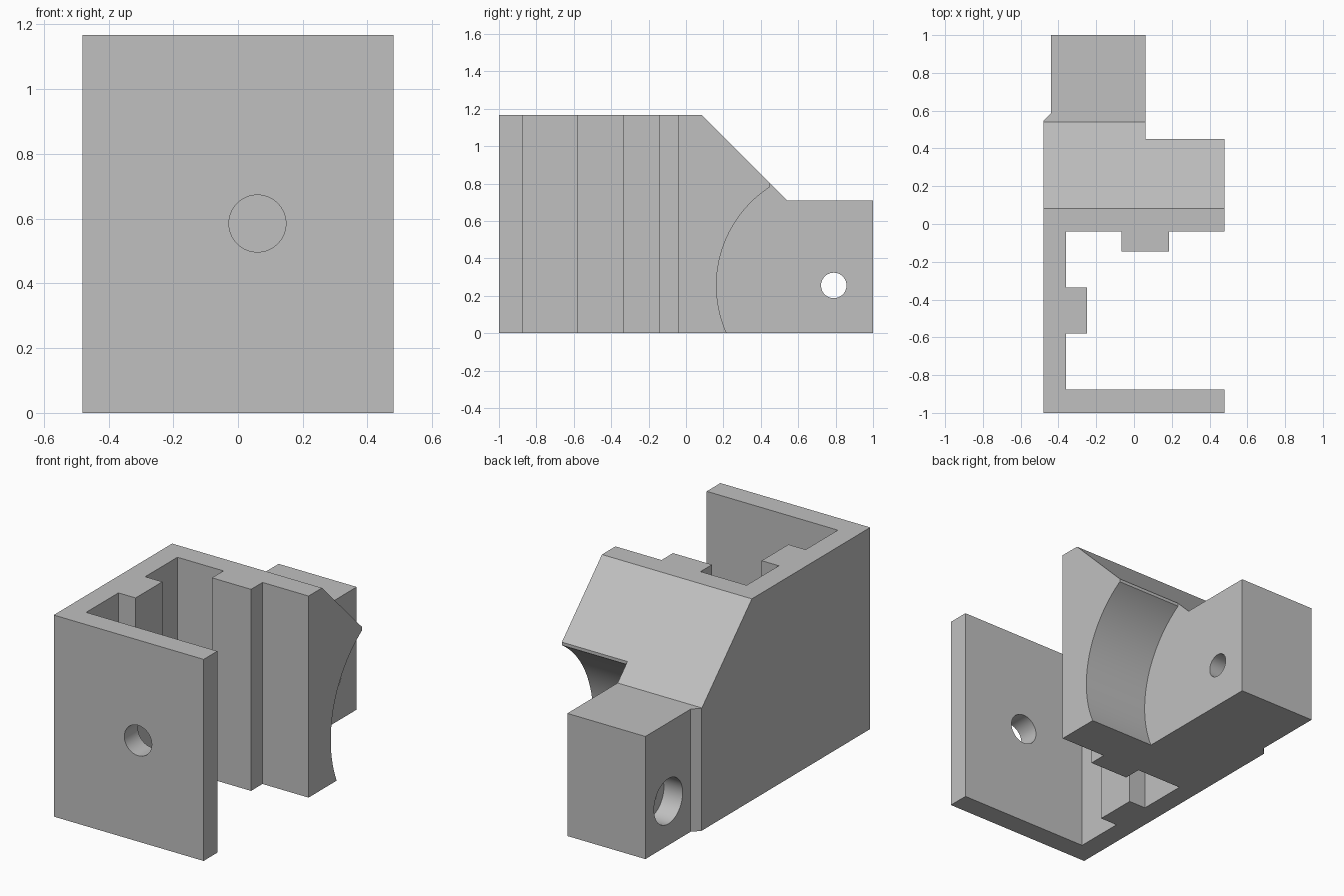
import bpy, bmesh, math
from mathutils import Vector

cube = bpy.data.objects.get("Cube")
if cube:
    bpy.data.objects.remove(cube, do_unlink=True)

HEIGHT = 1.167

grey = bpy.data.materials.new("light_grey")
grey.use_nodes = True
grey.diffuse_color = (0.527, 0.527, 0.527, 1)
grey.node_tree.nodes["Principled BSDF"].inputs["Base Color"].default_value = grey.diffuse_color


def prism(name, outline, axis, start, end):
    """Extrude a 2D outline along x, y or z."""
    place = {
        "x": lambda a, b: Vector((start, a, b)),
        "y": lambda a, b: Vector((a, start, b)),
        "z": lambda a, b: Vector((a, b, start)),
    }[axis]
    step = Vector([end - start if axis == k else 0 for k in "xyz"])
    bm = bmesh.new()
    face = bm.faces.new([bm.verts.new(place(a, b)) for a, b in outline])
    side = bmesh.ops.extrude_face_region(bm, geom=[face], use_keep_orig=True)
    moved = [v for v in side["geom"] if isinstance(v, bmesh.types.BMVert)]
    bmesh.ops.translate(bm, verts=moved, vec=step)
    bmesh.ops.recalc_face_normals(bm, faces=bm.faces)
    mesh = bpy.data.meshes.new(name)
    bm.to_mesh(mesh)
    bm.free()
    mesh.materials.append(grey)
    obj = bpy.data.objects.new(name, mesh)
    bpy.context.collection.objects.link(obj)
    return obj


def circle(a, b, radius, count=64):
    turns = [2 * math.pi * i / count for i in range(count)]
    return [(a + radius * math.cos(t), b + radius * math.sin(t)) for t in turns]


def cut(body, cutter):
    """Subtract the cutter from the body, then remove it."""
    cutter.hide_render = True
    bpy.ops.object.select_all(action="DESELECT")
    bpy.context.view_layer.objects.active = body
    body.select_set(True)
    mod = body.modifiers.new("cut", "BOOLEAN")
    mod.operation = "DIFFERENCE"
    mod.solver = "EXACT"
    mod.object = cutter
    bpy.ops.object.modifier_apply(modifier=mod.name)
    bpy.data.objects.remove(cutter, do_unlink=True)


# Bracket plan: front plate, side wall with rib, rear block with rib, and arm
plan = [
    (-0.48, -1), (0.48, -1), (0.48, -0.875), (-0.36, -0.875),
    (-0.36, -0.58), (-0.25, -0.58), (-0.25, -0.335), (-0.36, -0.335),
    (-0.36, -0.04), (-0.065, -0.04), (-0.065, -0.145), (0.185, -0.145),
    (0.185, -0.04), (0.48, -0.04), (0.48, 0.45), (0.06, 0.45),
    (0.06, 1), (-0.44, 1), (-0.44, 0.585), (-0.48, 0.545),
]
bracket = prism("bracket_body", plan, "z", 0, HEIGHT)

# Sloped shoulder and lowered arm top
slope = [(-0.05, 1.3), (0.54, 0.71), (1.2, 0.71), (1.2, 1.3)]
cut(bracket, prism("slope_cutter", slope, "x", -0.7, 0.7))

# Round clearance in the rear block, centred on the pivot
PIVOT = (0.79, 0.255)
cut(bracket, prism("clearance_cutter", circle(*PIVOT, 0.627, 160), "x", 0.06, 0.7))

# Pivot bore with a wide counterbore on the outer side
cut(bracket, prism("bore_cutter", circle(*PIVOT, 0.068), "x", -0.7, 0.7))
cut(bracket, prism("counterbore_cutter", circle(*PIVOT, 0.131), "x", -0.7, -0.32))

# Screw hole in the front plate
cut(bracket, prism("screw_cutter", circle(0.06, 0.585, 0.088), "y", -1.2, -0.8))

bpy.ops.object.shade_smooth_by_angle(angle=math.radians(30))
